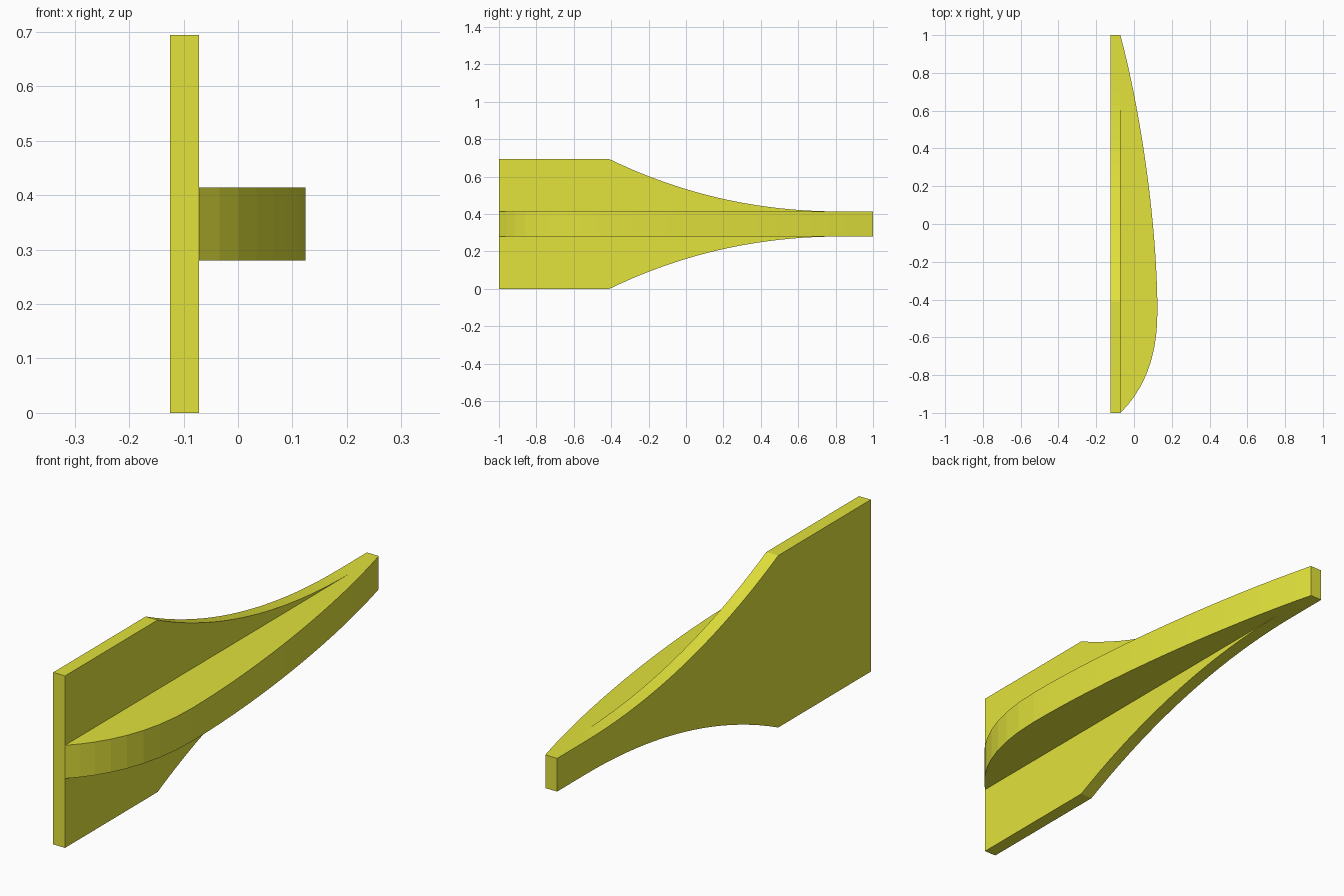
import bpy, bmesh
from mathutils import Vector

if "Cube" in bpy.data.objects:
    bpy.data.objects.remove(bpy.data.objects["Cube"])

MID_Z, HALF, TIP = 0.347, 0.347, 0.067   # plate mid height, half height, tip half height
BACK, FACE = -0.125, -0.072              # plate thickness range in x

yellow = bpy.data.materials.new("yellow")
yellow.diffuse_color = (0.76, 0.76, 0.045, 1)
yellow.use_nodes = True
yellow.node_tree.nodes["Principled BSDF"].inputs["Base Color"].default_value = yellow.diffuse_color


def bezier(p0, p1, p2, p3, n):
    pts = []
    for i in range(n + 1):
        t = i / n
        s = 1 - t
        pts.append(tuple(s**3 * a + 3*s*s*t * b + 3*s*t*t * c + t**3 * d
                         for a, b, c, d in zip(p0, p1, p2, p3)))
    return pts


def extrude(name, points, offset):
    bm = bmesh.new()
    face = bm.faces.new([bm.verts.new(p) for p in points])
    out = bmesh.ops.extrude_face_region(bm, geom=[face])
    bmesh.ops.translate(bm, vec=Vector(offset),
                        verts=[v for v in out["geom"] if isinstance(v, bmesh.types.BMVert)])
    bmesh.ops.recalc_face_normals(bm, faces=bm.faces)
    mesh = bpy.data.meshes.new(name)
    bm.to_mesh(mesh)
    bm.free()
    mesh.materials.append(yellow)
    obj = bpy.data.objects.new(name, mesh)
    bpy.context.collection.objects.link(obj)
    return obj


# back plate: rectangle tapering in a concave curve to a narrow tip, symmetric about MID_Z
top = [(-1, HALF)] + bezier((-0.41, HALF), (-0.02, 0.158), (0.39, TIP), (0.82, TIP), 20) + [(1, TIP)]
outline = [(y, MID_Z + h) for y, h in top] + [(y, MID_Z - h) for y, h in reversed(top)]
extrude("back_plate", [(BACK, y, z) for y, z in outline], (FACE - BACK, 0, 0))

# central rib: blunt rounded front, long sweep to the tip
nose = bezier((FACE, -1), (0.03, -0.9), (0.124, -0.74), (0.124, -0.47), 8)
sweep = bezier((0.124, -0.47), (0.124, 0), (0.035, 0.6), (FACE, 1), 16)
extrude("rib", [(x, y, MID_Z - TIP) for x, y in nose + sweep[1:]], (0, 0, 2 * TIP))
